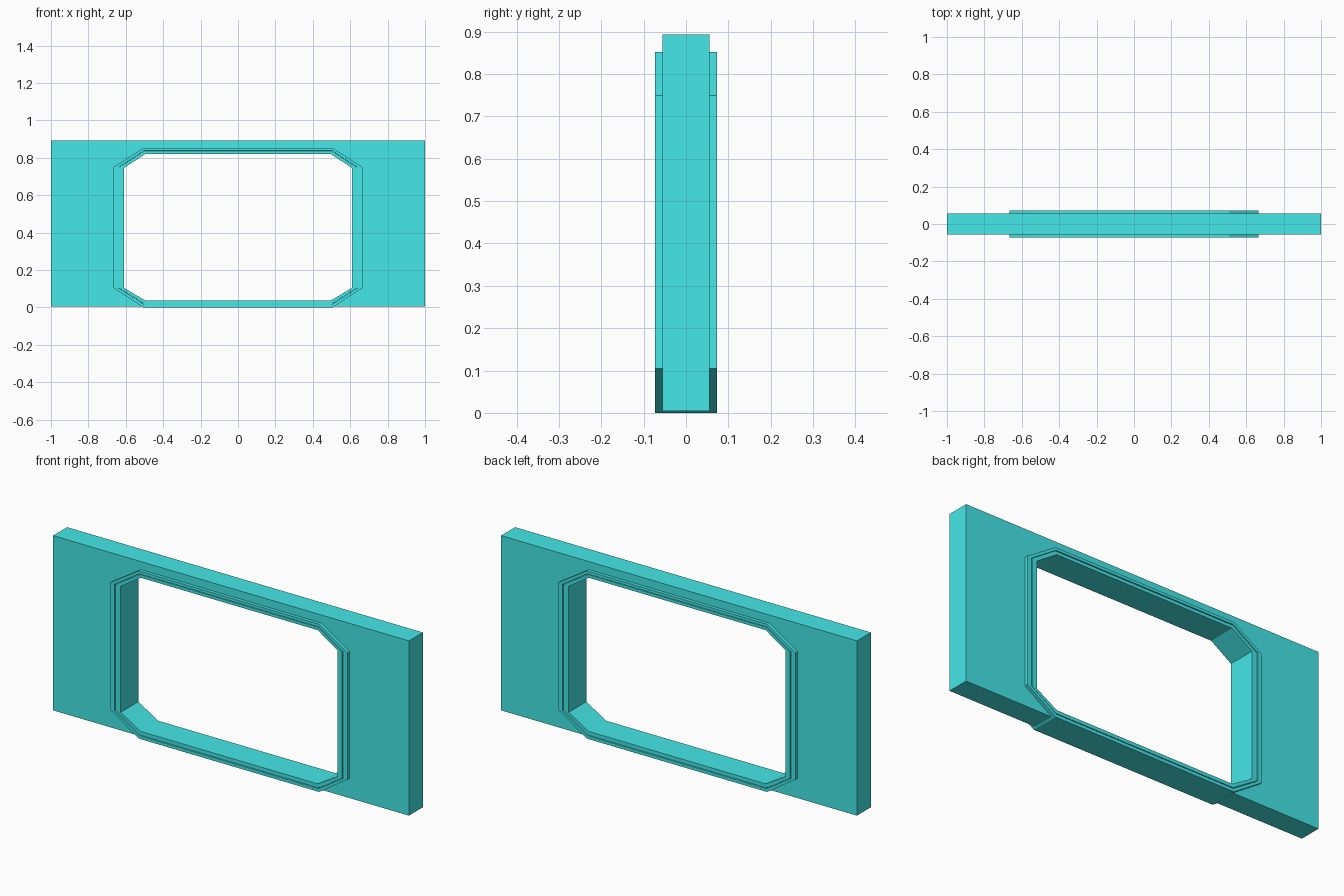
import bpy, bmesh

if "Cube" in bpy.data.objects:
    bpy.data.objects.remove(bpy.data.objects["Cube"])

TEAL = bpy.data.materials.new("teal")
TEAL.diffuse_color = (0.06, 0.80, 0.80, 1)
TEAL.use_nodes = True
TEAL.node_tree.nodes["Principled BSDF"].inputs["Base Color"].default_value = TEAL.diffuse_color
WALL_Y = 0.056


def octagon(side_x, corner_x, bottom, low, high, top):
    right = [(corner_x, bottom), (side_x, low), (side_x, high), (corner_x, top)]
    return right + [(-x, z) for x, z in reversed(right)]


def make_object(name, bm):
    bmesh.ops.recalc_face_normals(bm, faces=bm.faces)
    mesh = bpy.data.meshes.new(name)
    bm.to_mesh(mesh)
    bm.free()
    mesh.materials.append(TEAL)
    ob = bpy.data.objects.new(name, mesh)
    bpy.context.collection.objects.link(ob)
    return ob


OUTER = octagon(0.666, 0.507, 0.0, 0.105, 0.75, 0.852)
INNER = octagon(0.61, 0.498, 0.038, 0.105, 0.745, 0.819)

# Wall panel: slab wrapped around the outside of the frame
foot_x = 0.507 + 0.159 * 0.005 / 0.105
outline = [(-1, 0.005), (-1, 0.893), (1, 0.893), (1, 0.005), (foot_x, 0.005)]
outline += OUTER[1:7] + [(-foot_x, 0.005)]
bm = bmesh.new()
face = bm.faces.new([bm.verts.new((x, -WALL_Y, z)) for x, z in outline])
ext = bmesh.ops.extrude_face_region(bm, geom=[face])["geom"]
bmesh.ops.translate(bm, vec=(0, 2 * WALL_Y, 0),
                    verts=[g for g in ext if isinstance(g, bmesh.types.BMVert)])
make_object("wall_panel", bm)

# Window frame: grooved section (outer-to-inner fraction, depth) carried round the octagon
half = [(0, -0.073), (0.42, -0.073), (0.44, -0.067), (0.52, -0.067), (0.54, -0.071), (1, -0.071)]
section = half + [(t, -y) for t, y in reversed(half)]
bm = bmesh.new()
rings = [[bm.verts.new((xo + (xi - xo) * t, y, zo + (zi - zo) * t))
          for (xo, zo), (xi, zi) in zip(OUTER, INNER)] for t, y in section]
for i, ring in enumerate(rings):
    nxt = rings[(i + 1) % len(rings)]
    for j in range(8):
        k = (j + 1) % 8
        bm.faces.new((ring[j], ring[k], nxt[k], nxt[j]))
make_object("window_frame", bm)
